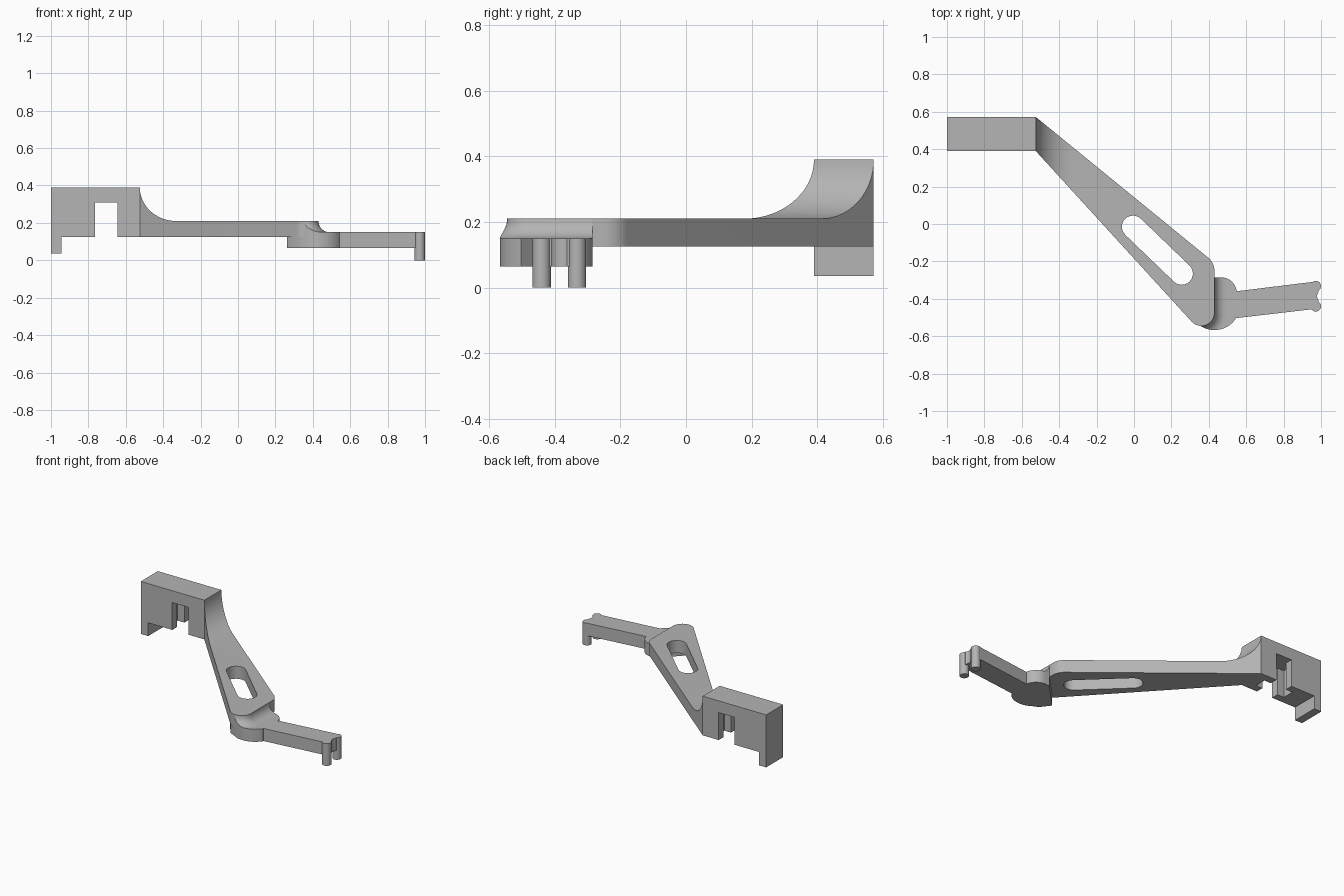
import bpy, bmesh
from math import sin, cos, radians, sqrt
from mathutils import Vector

cube = bpy.data.objects.get("Cube")
if cube:
    bpy.data.objects.remove(cube, do_unlink=True)

grey = bpy.data.materials.new("plain grey")
grey.use_nodes = True
grey.diffuse_color = (0.46, 0.46, 0.46, 1)
grey.node_tree.nodes["Principled BSDF"].inputs["Base Color"].default_value = (0.46, 0.46, 0.46, 1)


def arc(cx, cy, r, a0, a1, n=12):
    angles = [radians(a0 + (a1 - a0) * i / n) for i in range(n + 1)]
    return [(cx + r * cos(a), cy + r * sin(a)) for a in angles]


def finish(name, bm):
    bmesh.ops.recalc_face_normals(bm, faces=bm.faces)
    mesh = bpy.data.meshes.new(name)
    bm.to_mesh(mesh)
    bm.free()
    mesh.materials.append(grey)
    obj = bpy.data.objects.new(name, mesh)
    bpy.context.collection.objects.link(obj)
    return obj


def prism(name, pts, lo, hi, axis="z"):
    """Extrude an outline along z, or an (x, z) profile along y."""
    bm = bmesh.new()
    place = (lambda a, b, h: (a, b, h)) if axis == "z" else (lambda a, b, h: (a, h, b))
    face = bm.faces.new([bm.verts.new(place(a, b, lo)) for a, b in pts])
    new = bmesh.ops.extrude_face_region(bm, geom=[face])["geom"]
    move = place(0, 0, hi - lo)
    bmesh.ops.translate(bm, vec=move, verts=[v for v in new if isinstance(v, bmesh.types.BMVert)])
    return finish(name, bm)


def rect(x0, y0, x1, y1):
    return [(x0, y0), (x1, y0), (x1, y1), (x0, y1)]


def cut(obj, tool, operation="DIFFERENCE"):
    mod = obj.modifiers.new("cut", "BOOLEAN")
    mod.operation = operation
    mod.solver = "EXACT"
    mod.object = tool
    bpy.context.view_layer.objects.active = obj
    bpy.ops.object.modifier_apply(modifier=mod.name)
    bpy.data.objects.remove(tool, do_unlink=True)


# Mounting block with a foot and a T-shaped slot
block = prism("mounting_block", [
    (-1, 0.035), (-0.945, 0.035), (-0.945, 0.125), (-0.765, 0.125), (-0.765, 0.31),
    (-0.645, 0.31), (-0.645, 0.125), (-0.525, 0.125), (-0.525, 0.39), (-1, 0.39)],
    0.39, 0.572, "y")
cut(block, prism("slot_cutter", rect(-0.815, 0.44, -0.595, 0.52), 0.05, 0.31))

# Diagonal arm: plan outline trimmed by a side profile with a concave rise
outline = ([(-0.525, 0.572), (-0.525, 0.39)]
           + arc(0.36, -0.475, 0.07, 223, 360)
           + arc(0.34, -0.25, 0.09, 0, 51))
arm = prism("diagonal_arm", outline, 0.125, 0.39)
rise = [(-0.525 + 0.195 * (1 - cos(t)), 0.39 - 0.18 * sin(t))
        for t in [radians(90 * i / 16) for i in range(17)]]
profile = [(-0.6, 0.05), (0.6, 0.05), (0.6, 0.21)] + rise[::-1] + [(-0.525, 0.5), (-0.6, 0.5)]
cut(arm, prism("profile_cutter", profile, -1, 1, "y"), "INTERSECT")
stadium = arc(-0.005, -0.015, 0.06, 46, 226) + arc(0.255, -0.265, 0.06, 226, 406)
cut(arm, prism("window_cutter", stadium, 0, 0.5))

# Rounded pad below the arm's end
pad_outline = ([(0.43, -0.285), (0.262, -0.458), (0.31, -0.523)]
               + arc(0.43, -0.43, 0.137, 236, 326, 16)
               + arc(0.465, -0.37, 0.085, 5, 90, 10))
prism("end_pad", pad_outline, 0.065, 0.15)

# Cove swept around the arm's end, trimmed to the pad outline
path = [(Vector((0.43, y)), Vector((1, 0))) for y in (-0.25, -0.36)]
path += [(Vector(p), Vector((p[0] - 0.36, p[1] + 0.475)).normalized())
         for p in arc(0.36, -0.475, 0.07, 0, -137)]
R = 0.06
section = [(-0.01, 0.13), (R + 0.001, 0.13)]
section += [(R * (1 - cos(t)), 0.21 - R * sin(t))
            for t in [radians(90 - 90 * i / 10) for i in range(11)]]
section += [(-0.01, 0.21)]
bm = bmesh.new()
rings = []
for p, n in path:
    rings.append([bm.verts.new((*(p + n * d), z)) for d, z in section])
count = len(section)
for a, b in zip(rings, rings[1:]):
    for i in range(count):
        j = (i + 1) % count
        bm.faces.new((a[i], a[j], b[j], b[i]))
bm.faces.new(rings[0])
bm.faces.new(rings[-1][::-1])
cove = finish("end_cove", bm)
cut(cove, prism("cove_cutter", pad_outline, 0.0, 0.3), "INTERSECT")

# Slim link with a hollowed tip
link = ([(0.45, -0.372), (0.45, -0.514), (0.53, -0.505), (0.96, -0.455), (0.985, -0.43)]
        + arc(1.015, -0.386, 0.036, 220, 140, 8)
        + [(0.985, -0.342), (0.96, -0.309), (0.545, -0.36)])
prism("slim_link", link, 0.065, 0.15)

# Pins at the tip
for side, y in (("front", -0.44), ("back", -0.332)):
    prism(side + "_pin", arc(0.972, y, 0.028, 0, 345, 23), 0, 0.15)

# Shading
for obj in bpy.context.collection.objects:
    if obj.type == "MESH" and obj.data.materials and obj.data.materials[0] == grey:
        bpy.ops.object.select_all(action="DESELECT")
        obj.select_set(True)
        bpy.context.view_layer.objects.active = obj
        bpy.ops.object.shade_smooth_by_angle(angle=radians(30))
